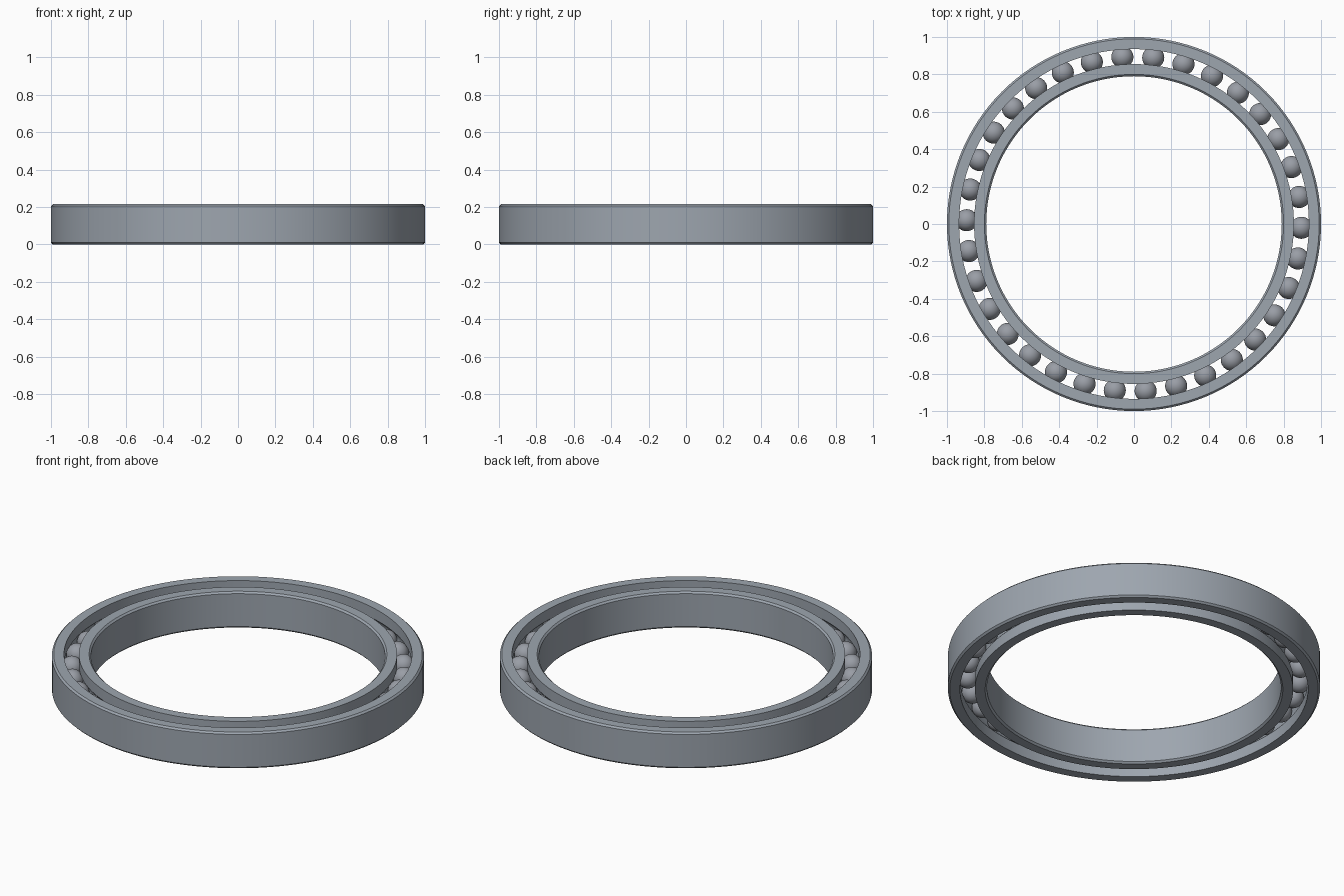
import bpy, bmesh
from math import sin, cos, acos, pi, radians, tau
from mathutils import Matrix, Vector

cube = bpy.data.objects.get("Cube")
if cube:
    bpy.data.objects.remove(cube)

HEIGHT, CHAMFER = 0.215, 0.01
MID = HEIGHT / 2
PITCH, BALL_R, BALLS = 0.895, 0.059, 34
GROOVE_R = 0.0595
SEGMENTS = 128


def material(name, colour):
    mat = bpy.data.materials.new(name)
    mat.use_nodes = True
    mat.diffuse_color = (*colour, 1)
    bsdf = next(n for n in mat.node_tree.nodes if n.type == 'BSDF_PRINCIPLED')
    bsdf.inputs["Base Color"].default_value = (*colour, 1)
    return mat


steel = material("blue grey steel", (0.34, 0.38, 0.43))
ball_steel = material("grey ball steel", (0.32, 0.34, 0.38))


def finish(name, bm, mat):
    bmesh.ops.recalc_face_normals(bm, faces=bm.faces)
    mesh = bpy.data.meshes.new(name)
    bm.to_mesh(mesh)
    bm.free()
    mesh.materials.append(mat)
    obj = bpy.data.objects.new(name, mesh)
    bpy.context.collection.objects.link(obj)
    bpy.ops.object.select_all(action='DESELECT')
    obj.select_set(True)
    bpy.context.view_layer.objects.active = obj
    bpy.ops.object.shade_smooth_by_angle(angle=radians(30))
    return obj


def race(name, plain_r, track_r):
    """Ring with a chamfered plain wall and a ball groove in the other wall."""
    side = 1 if plain_r > track_r else -1
    inset = plain_r - side * CHAMFER
    profile = [(track_r, 0), (inset, 0), (plain_r, CHAMFER),
               (plain_r, HEIGHT - CHAMFER), (inset, HEIGHT), (track_r, HEIGHT)]
    # Groove arc, centred on the ball path
    half = acos(abs(track_r - PITCH) / GROOVE_R)
    steps = 10
    for i in range(steps + 1):
        a = half - 2 * half * i / steps
        profile.append((PITCH + side * GROOVE_R * cos(a), MID + GROOVE_R * sin(a)))
    bm = bmesh.new()
    rings = []
    for s in range(SEGMENTS):
        t = tau * s / SEGMENTS
        rings.append([bm.verts.new((r * cos(t), r * sin(t), z)) for r, z in profile])
    n = len(profile)
    for s in range(SEGMENTS):
        a, b = rings[s], rings[(s + 1) % SEGMENTS]
        for i in range(n):
            j = (i + 1) % n
            bm.faces.new((a[i], b[i], b[j], a[j]))
    return finish(name, bm, steel)


race("outer_race", 1.0, 0.935)
race("inner_race", 0.79, 0.855)

# Rolling balls, evenly spaced around the track
bm = bmesh.new()
for i in range(BALLS):
    t = tau * i / BALLS - radians(1.3)
    centre = Vector((PITCH * cos(t), PITCH * sin(t), MID))
    bmesh.ops.create_uvsphere(bm, u_segments=32, v_segments=16, radius=BALL_R,
                              matrix=Matrix.Translation(centre))
finish("balls", bm, ball_steel)
